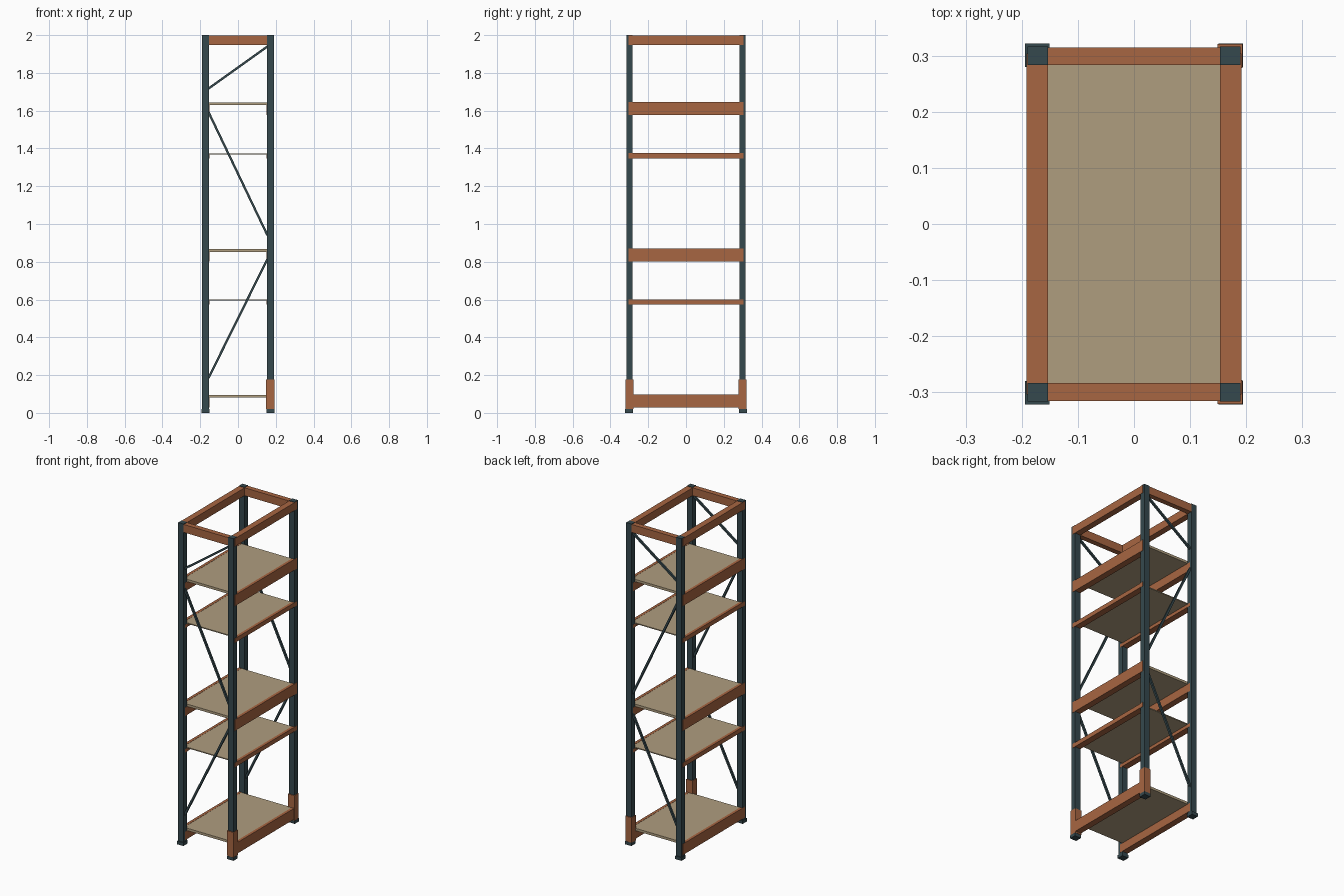
import bpy, bmesh, math
from mathutils import Vector

if "Cube" in bpy.data.objects:
    bpy.data.objects.remove(bpy.data.objects["Cube"])


def mat(name, rgb):
    m = bpy.data.materials.new(name)
    m.diffuse_color = (*rgb, 1)
    m.use_nodes = True
    m.node_tree.nodes["Principled BSDF"].inputs["Base Color"].default_value = m.diffuse_color
    return m


STEEL = mat("dark teal steel", (0.036, 0.066, 0.076))
ORANGE = mat("burnt orange", (0.39, 0.132, 0.054))
BOARD = mat("tan board", (0.43, 0.34, 0.212))


def finish(name, bm, material):
    bmesh.ops.recalc_face_normals(bm, faces=bm.faces)
    me = bpy.data.meshes.new(name)
    bm.to_mesh(me)
    bm.free()
    me.materials.append(material)
    ob = bpy.data.objects.new(name, me)
    bpy.context.collection.objects.link(ob)
    return ob


def box(name, lo, hi, material):
    """Axis-aligned box between two corners, in any order."""
    bm = bmesh.new()
    bmesh.ops.create_cube(bm, size=1)
    for v in bm.verts:
        v.co = [(a + b) / 2 + c * abs(b - a) for a, b, c in zip(lo, hi, v.co)]
    return finish(name, bm, material)


def beam(name, side, z0, z1, ledge):
    """Stepped shelf beam: outer lip plus a lower inner ledge, run along y."""
    profile = [(0.1915, z0), (0.1915, z1), (0.174, z1),
               (0.174, ledge), (0.152, ledge), (0.152, z0)]
    bm = bmesh.new()
    face = bm.faces.new([bm.verts.new((side * x, -0.304, z)) for x, z in profile])
    ext = bmesh.ops.extrude_face_region(bm, geom=[face])["geom"]
    bmesh.ops.translate(bm, vec=(0, 0.608, 0),
                        verts=[g for g in ext if isinstance(g, bmesh.types.BMVert)])
    return finish(name, bm, ORANGE)


def brace(name, y, za, zb):
    """Thin square diagonal rod between the left and right posts."""
    a, b = Vector((-0.156, y, za)), Vector((0.156, y, zb))
    d = b - a
    ob = box(name, (-0.006, -0.006, -d.length / 2), (0.006, 0.006, d.length / 2), STEEL)
    ob.location = (a + b) / 2
    ob.rotation_euler = (0, math.atan2(d.x, d.z), 0)


# Posts, feet and the guards around the right-hand posts
for sx, xn in ((-1, "left"), (1, "right")):
    for sy, yn in ((-1, "front"), (1, "back")):
        tag = f"{yn}_{xn}"
        box("post_" + tag, (sx * 0.153, sy * 0.283, 0.01), (sx * 0.190, sy * 0.316, 2.0), STEEL)
        box("foot_" + tag, (sx * 0.151, sy * 0.280, 0), (sx * 0.194, sy * 0.322, 0.02), STEEL)
        if sx > 0:
            box("guard_" + tag, (0.149, sy * 0.278, 0.02), (0.193, sy * 0.321, 0.176), ORANGE)

# Shelves: top height, beam depth, board thickness
shelves = [(0.097, 0.068, 0.016), (0.601, 0.027, 0.007), (0.869, 0.068, 0.016),
           (1.375, 0.027, 0.007), (1.645, 0.068, 0.016)]
for i, (top, depth, thick) in enumerate(shelves, 1):
    box(f"shelf_board_{i}", (-0.174, -0.283, top - thick), (0.174, 0.283, top - 0.001), BOARD)
    for side, xn in ((-1, "left"), (1, "right")):
        beam(f"shelf_beam_{xn}_{i}", side, top - depth, top, top - thick)

# Top frame
for s, xn, yn in ((-1, "left", "front"), (1, "right", "back")):
    box("top_rail_" + xn, (s * 0.153, -0.304, 1.948), (s * 0.1915, 0.304, 1.997), ORANGE)
    box("top_rail_" + yn, (-0.155, s * 0.283, 1.948), (0.155, s * 0.315, 1.997), ORANGE)

# Diagonal braces on both ends
for sy, yn in ((-1, "front"), (1, "back")):
    for i, (za, zb) in enumerate(((0.185, 0.815), (1.592, 0.94), (1.717, 1.94)), 1):
        brace(f"brace_{yn}_{i}", sy * 0.30, za, zb)
